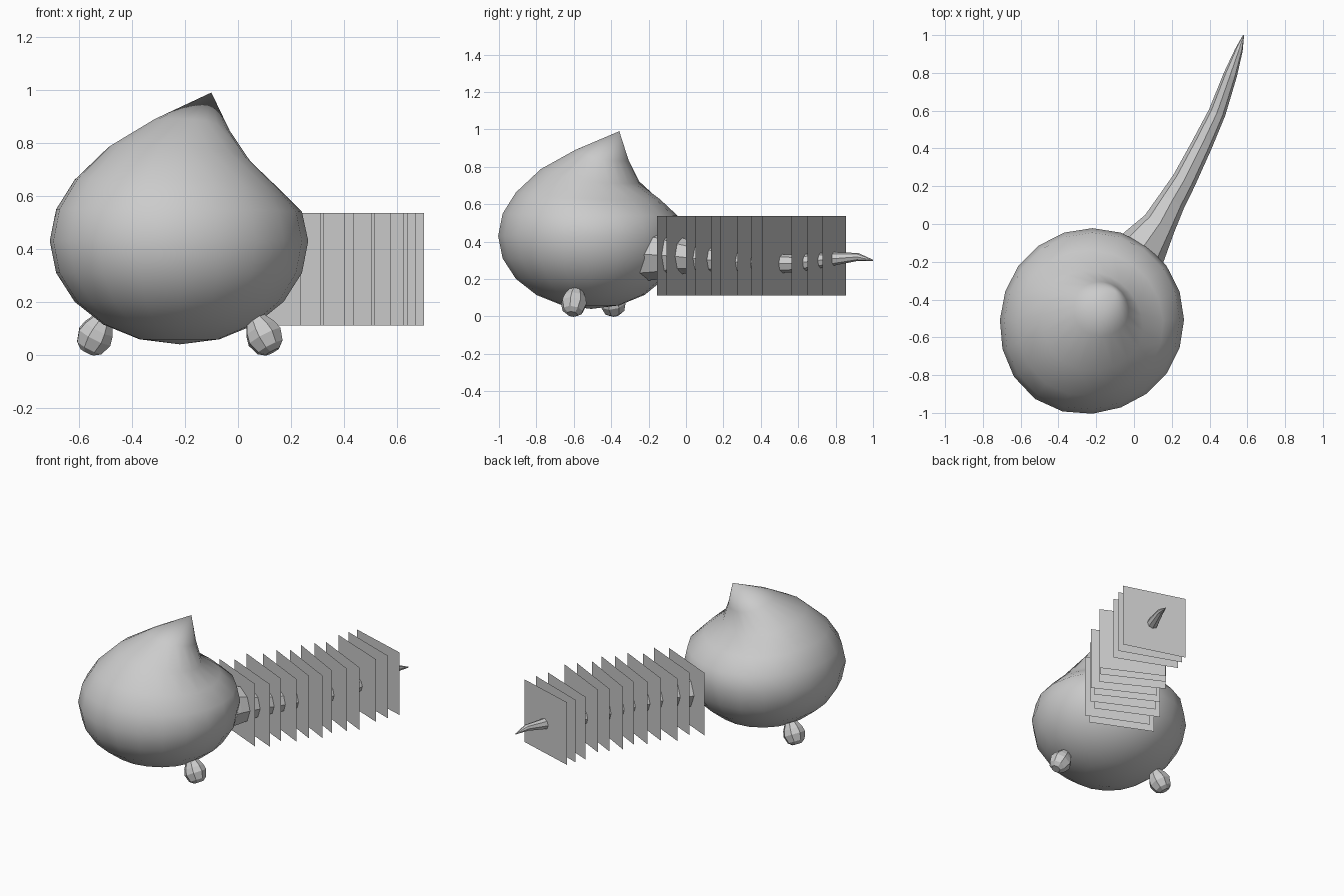
import bpy, bmesh, math
from mathutils import Vector, Matrix

if "Cube" in bpy.data.objects:
    bpy.data.objects.remove(bpy.data.objects["Cube"])


def add_object(name, bm, smooth_angle=None):
    bmesh.ops.recalc_face_normals(bm, faces=bm.faces)
    me = bpy.data.meshes.new(name)
    bm.to_mesh(me)
    bm.free()
    ob = bpy.data.objects.new(name, me)
    bpy.context.collection.objects.link(ob)
    if smooth_angle:
        bpy.ops.object.select_all(action='DESELECT')
        ob.select_set(True)
        bpy.context.view_layer.objects.active = ob
        bpy.ops.object.shade_smooth_by_angle(angle=math.radians(smooth_angle))
    return ob


def tube(name, points, radii, sides, smooth=None, fixed_axis=None):
    """Loft of regular polygons along a path, capped at both ends."""
    bm = bmesh.new()
    pts = [Vector(p) for p in points]
    rings = []
    for i, p in enumerate(pts):
        d = fixed_axis or pts[min(i + 1, len(pts) - 1)] - pts[max(i - 1, 0)]
        q = d.to_track_quat('Z', 'Y')
        rings.append([bm.verts.new(p + q @ Vector((radii[i] * math.cos(a), radii[i] * math.sin(a), 0)))
                      for a in [2 * math.pi * k / sides for k in range(sides)]])
    for a, b in zip(rings, rings[1:]):
        for k in range(sides):
            n = (k + 1) % sides
            bm.faces.new((a[k], a[n], b[n], b[k]))
    bm.faces.new(rings[0])
    bm.faces.new(rings[-1])
    return add_object(name, bm, smooth)


# Body: sphere whose top is pulled into a tip leaning towards the tail
CENTRE = Vector((-0.22, -0.507, 0.43))
LEAN = Vector((0.62, 0.78, 0)).normalized()
# ring latitude: (slide along lean, rise on far side, rise on lean side, pinch on lean side)
PULL = {18: (0, 0, -0.012, 0), 36: (0, 0.005, -0.035, 0.03), 54: (0.03, 0.045, -0.035, 0.07),
        72: (0.085, 0.09, 0.03, 0.02), 90: (0.192, 0.17, 0.17, 0)}
bm = bmesh.new()
bmesh.ops.create_uvsphere(bm, u_segments=20, v_segments=10, radius=1)
for v in bm.verts:
    lat = round(math.degrees(math.asin(max(-1, min(1, v.co.z)))))
    flat = Vector((v.co.x, v.co.y, 0))
    p = Vector((v.co.x * 0.485, v.co.y * 0.485, v.co.z * 0.39))
    c = flat.normalized().dot(LEAN) if flat.length > 1e-4 else 0
    p += flat * 0.033 * max(-c, 0) ** 4    # fuller on the side away from the tail
    if lat in PULL:
        slide, far, near, pinch = PULL[lat]
        t = (c + 1) / 2
        p += LEAN * slide
        p.z += far + (near - far) * t * t * (3 - 2 * t)
        p -= flat.normalized() * pinch * max(c, 0)
    v.co = CENTRE + p
add_object("body", bm, 75)

# Tail: tapered, faceted, gently curved
tube("tail",
     [(0.0, -0.22, 0.33), (0.05, -0.12, 0.33), (0.135, 0.0, 0.32), (0.20, 0.12, 0.305),
      (0.265, 0.23, 0.297), (0.36, 0.42, 0.282), (0.44, 0.59, 0.283), (0.51, 0.79, 0.308),
      (0.555, 0.92, 0.318), (0.58, 1.0, 0.30)],
     [0.14, 0.13, 0.09, 0.074, 0.064, 0.055, 0.046, 0.036, 0.021, 0.003], 8)

# Feet: small faceted bulbs splayed outwards
for name, x, y in (("right_foot", 0.10, -0.60), ("left_foot", -0.54, -0.39)):
    out = Vector((x - CENTRE.x, y - CENTRE.y, 0)).normalized()
    axis = (Vector((0, 0, 1)) - out * 0.55).normalized()
    mid = Vector((x, y, 0.069))
    prof = [(-0.065, 0.03), (-0.045, 0.056), (0.0, 0.071), (0.035, 0.062), (0.075, 0.04)]
    tube(name, [mid + axis * h for h, r in prof], [r for h, r in prof], 8, fixed_axis=axis)

# Tail plates: thin square cards threaded along the tail, square to its path
XS = [0.044, 0.119, 0.132, 0.213, 0.249, 0.317, 0.327, 0.385, 0.435, 0.445, 0.472, 0.499]
YS = [-0.069, -0.019, 0.09, 0.143, 0.23, 0.28, 0.375, 0.447, 0.503, 0.645, 0.723, 0.793]
TURN = [24, 24, 25, 26, 27, 27, 28, 27, 26, 22, 20, 17]
bm = bmesh.new()
for x, y, turn in zip(XS, YS, TURN):
    m = (Matrix.Translation((x, y, 0.323)) @ Matrix.Rotation(math.radians(-turn), 4, 'Z')
         @ Matrix.Rotation(math.radians(90), 4, 'X'))
    bmesh.ops.create_grid(bm, x_segments=1, y_segments=1, size=0.2125, matrix=m)
add_object("tail_plates", bm)
